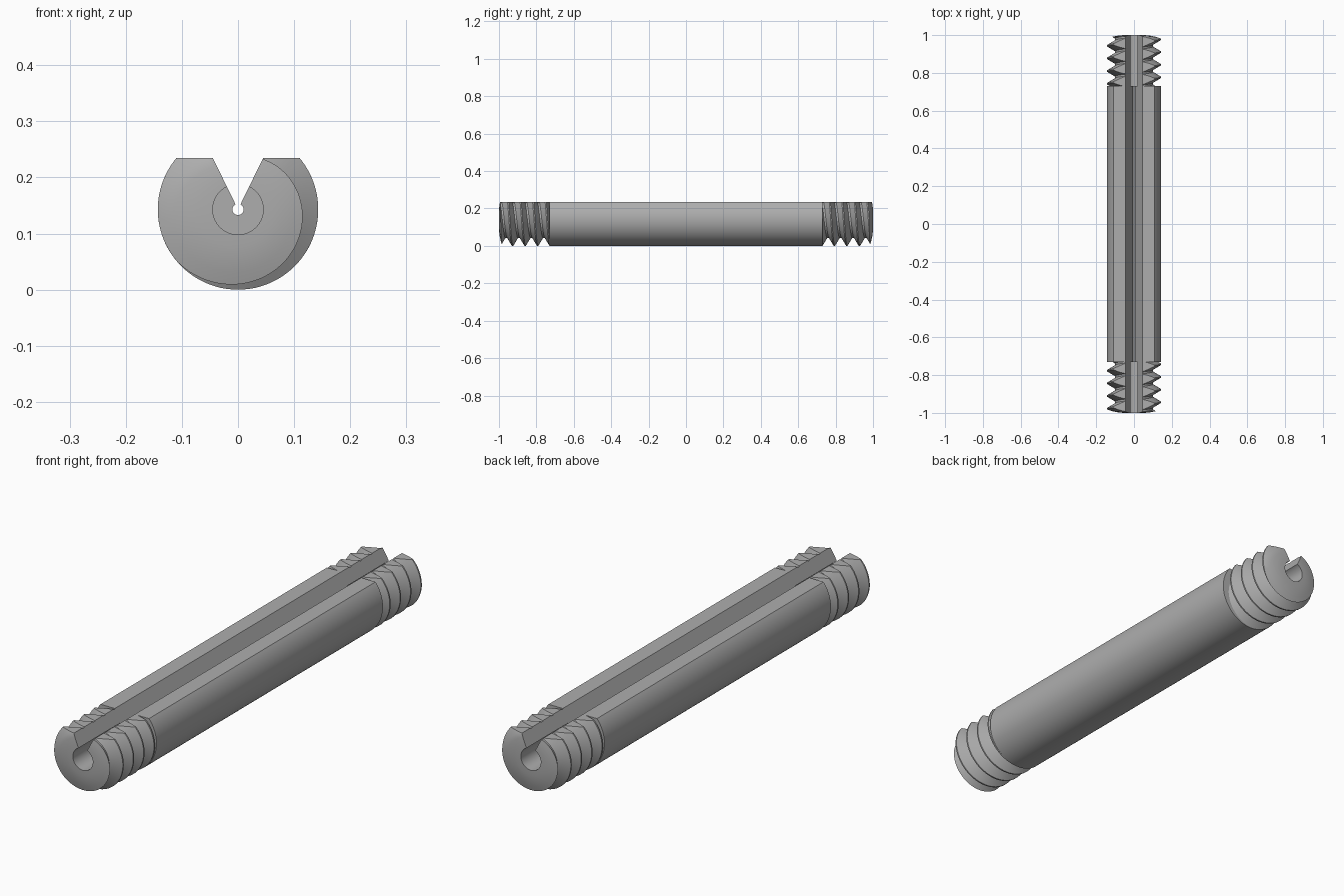
import bpy, bmesh
from math import sin, cos, pi, asin, radians

cube = bpy.data.objects.get("Cube")
if cube:
    bpy.data.objects.remove(cube, do_unlink=True)

R, ROOT, BORE, HOLE = 0.143, 0.1, 0.045, 0.01
AXIS_Z, FLAT, SLOT = 0.143, 0.092, 0.045      # flat height is above the axis
SHOULDER, PITCH = 0.73, 0.067
CREST_HALF, ROOT_HALF = 0.003, 0.005
STEPS = 96

steel = bpy.data.materials.new("grey_steel")
steel.use_nodes = True
grey = (0.42, 0.42, 0.42, 1)
steel.diffuse_color = grey
steel.node_tree.nodes["Principled BSDF"].inputs["Base Color"].default_value = grey


def make_object(name, bm):
    bmesh.ops.recalc_face_normals(bm, faces=bm.faces)
    mesh = bpy.data.meshes.new(name)
    bm.to_mesh(mesh)
    bm.free()
    mesh.materials.append(steel)
    obj = bpy.data.objects.new(name, mesh)
    bpy.context.collection.objects.link(obj)
    obj.location.z = AXIS_Z
    return obj


def extrude_profile(name, points, y0, y1):
    bm = bmesh.new()
    front = bm.faces.new([bm.verts.new((x, y0, z)) for x, z in points])
    grown = bmesh.ops.extrude_face_region(bm, geom=[front], use_keep_orig=True)
    moved = [v for v in grown["geom"] if isinstance(v, bmesh.types.BMVert)]
    bmesh.ops.translate(bm, vec=(0, y1 - y0, 0), verts=moved)
    return make_object(name, bm)


def arc(radius, start, end, count):
    angles = [start + (end - start) * i / count for i in range(count + 1)]
    return [(radius * cos(a), radius * sin(a)) for a in angles]


def activate(obj):
    bpy.ops.object.select_all(action="DESELECT")
    obj.select_set(True)
    bpy.context.view_layer.objects.active = obj


def smooth(obj):
    activate(obj)
    bpy.ops.object.shade_smooth_by_angle(angle=radians(32))


# Shaft: round bar with a flat top, a V groove and a small central hole
edge = asin(FLAT / R)
lean = asin(SLOT / (SLOT ** 2 + FLAT ** 2) ** 0.5)
profile = arc(R, edge, -pi - edge, 80) + [(-SLOT, FLAT)]
profile += arc(HOLE, pi / 2 + lean, 2.5 * pi - lean, 24) + [(SLOT, FLAT)]
shaft = extrude_profile("shaft", profile, -SHOULDER, SHOULDER)
smooth(shaft)


# Threaded end: bored sleeve with a helical V thread and a domed nose
def nose(r):
    return -1 + 0.018 * ((r - BORE) / (R - BORE)) ** 2


def thread_radius(y, crest):
    a = abs((y - crest + PITCH / 2) % PITCH - PITCH / 2)
    t = (a - CREST_HALF) / (PITCH / 2 - CREST_HALF - ROOT_HALF)
    return R + (ROOT - R) * min(max(t, 0), 1)


def section(angle):
    crest = -0.985 - PITCH * (angle - radians(221)) / (2 * pi)
    low, high = -1.0, -0.95
    for _ in range(40):                        # where the thread meets the nose
        mid = (low + high) / 2
        if mid < nose(thread_radius(mid, crest)):
            low = mid
        else:
            high = mid
    rim = thread_radius(low, crest)
    points = [(BORE, -SHOULDER)]
    for i in range(4):
        r = BORE + (rim - BORE) * i / 4
        points.append((r, nose(r)))
    points.append((rim, low))
    for k in range(-2, 7):
        for u in (-CREST_HALF, CREST_HALF, PITCH / 2 - ROOT_HALF, PITCH / 2 + ROOT_HALF):
            y = min(max(crest + k * PITCH + u, low), -SHOULDER)
            points.append((thread_radius(y, crest), y))
    points.append((thread_radius(-SHOULDER, crest), -SHOULDER))
    return points


bm = bmesh.new()
columns = []
for i in range(STEPS + 1):
    a = 2 * pi * i / STEPS
    columns.append([bm.verts.new((r * cos(a), y, r * sin(a))) for r, y in section(a)])
for c, d in zip(columns, columns[1:]):
    for j in range(len(c)):
        bm.faces.new((c[j - 1], c[j], d[j], d[j - 1]))
bmesh.ops.remove_doubles(bm, verts=bm.verts, dist=0.00002)
bmesh.ops.triangulate(bm, faces=bm.faces)
front_end = make_object("front_threaded_end", bm)

# Cut the flat and the V groove through the thread
side, top = 0.3, 0.4
cutter = extrude_profile("groove_cutter", [
    (-side, top), (-side, FLAT), (-SLOT, FLAT), (0, 0),
    (SLOT, FLAT), (side, FLAT), (side, top)], -1.1, -0.6)
cutter.hide_render = True
cut = front_end.modifiers.new("groove", "BOOLEAN")
cut.operation, cut.solver, cut.object = "DIFFERENCE", "EXACT", cutter
activate(front_end)
bpy.ops.object.modifier_apply(modifier=cut.name)
bpy.data.objects.remove(cutter, do_unlink=True)
smooth(front_end)

# The back end is the same part turned half round
back_end = front_end.copy()
back_end.name = "back_threaded_end"
back_end.rotation_euler.z = pi
bpy.context.collection.objects.link(back_end)
